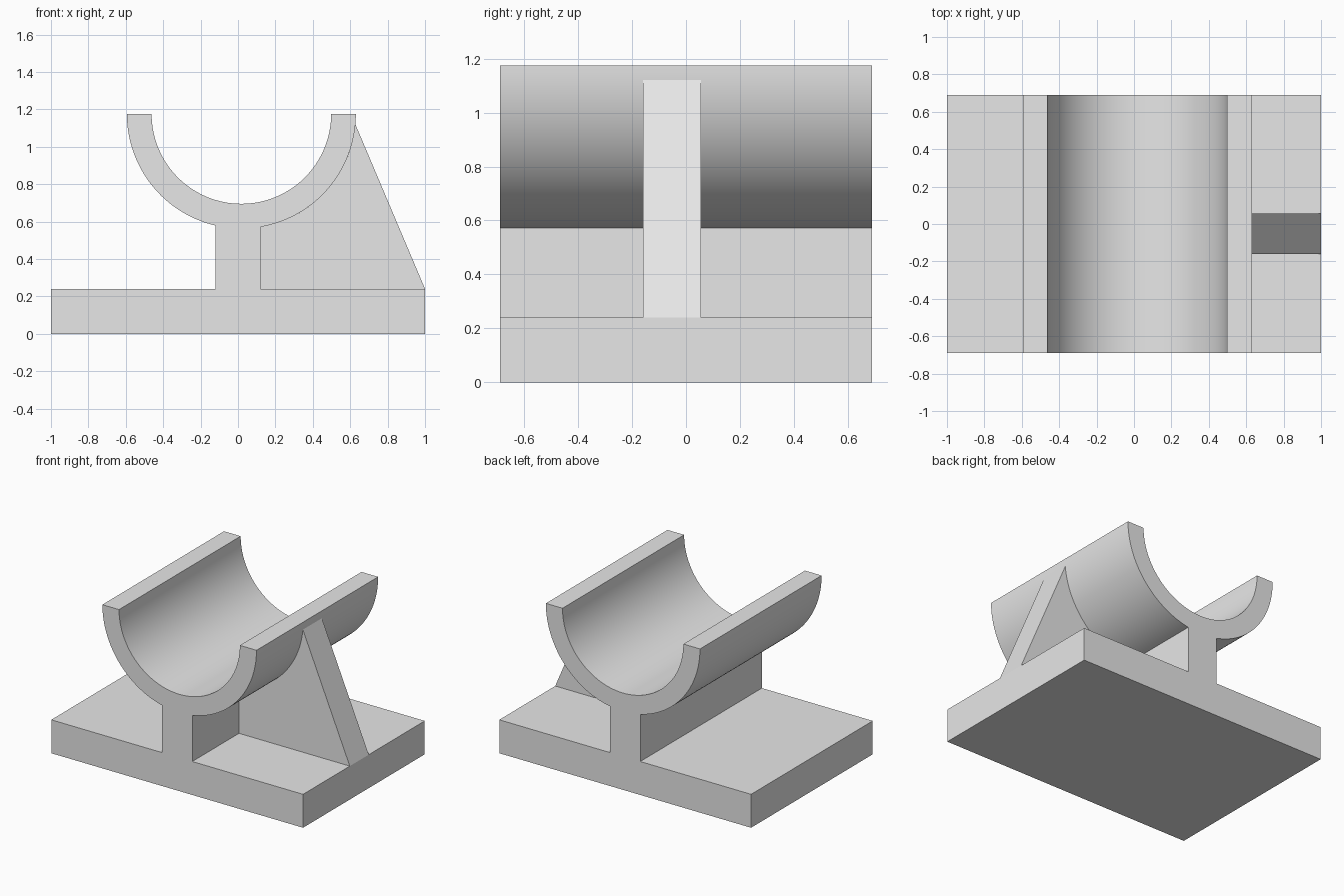
import bpy
import bmesh
from math import radians, asin, acos, cos, sin, pi

if "Cube" in bpy.data.objects:
    bpy.data.objects.remove(bpy.data.objects["Cube"], do_unlink=True)

# Main dimensions
HALF_X, HALF_Y, BASE_TOP = 1.0, 0.69, 0.24
WEB = 0.12
CX, CZ = 0.018, 1.175
R_OUT, R_IN = 0.612, 0.48

grey = bpy.data.materials.new("plain grey")
grey.use_nodes = True
grey.diffuse_color = (0.8, 0.8, 0.8, 1)
grey.node_tree.nodes["Principled BSDF"].inputs["Base Color"].default_value = (0.8, 0.8, 0.8, 1)


def arc(radius, start, end, steps):
    """Points on a circle about the cradle axis, in the XZ plane."""
    angles = [start + (end - start) * i / steps for i in range(steps + 1)]
    return [(CX + radius * cos(a), CZ + radius * sin(a)) for a in angles]


def extrude_profile(name, points, y0, y1):
    """Extrude a closed XZ outline from y0 to y1."""
    bm = bmesh.new()
    face = bm.faces.new([bm.verts.new((x, y0, z)) for x, z in points])
    result = bmesh.ops.extrude_face_region(bm, geom=[face])
    moved = [v for v in result["geom"] if isinstance(v, bmesh.types.BMVert)]
    bmesh.ops.translate(bm, verts=moved, vec=(0, y1 - y0, 0))
    bmesh.ops.recalc_face_normals(bm, faces=bm.faces[:])
    mesh = bpy.data.meshes.new(name)
    bm.to_mesh(mesh)
    bm.free()
    mesh.materials.append(grey)
    obj = bpy.data.objects.new(name, mesh)
    bpy.context.collection.objects.link(obj)
    bpy.ops.object.select_all(action="DESELECT")
    obj.select_set(True)
    bpy.context.view_layer.objects.active = obj
    bpy.ops.object.shade_smooth_by_angle(angle=radians(15))
    return obj


# Angles where the web's two sides meet the outer curve
web_right = -acos((WEB - CX) / R_OUT)
web_left = -acos((-WEB - CX) / R_OUT)

# Base, web and half-round cradle share one cross-section
outline = [(-HALF_X, 0), (HALF_X, 0), (HALF_X, BASE_TOP), (WEB, BASE_TOP)]
outline += arc(R_OUT, web_right, 0, 32)
outline += arc(R_IN, 0, -pi, 64)
outline += arc(R_OUT, -pi, web_left, 32)
outline += [(-WEB, BASE_TOP), (-HALF_X, BASE_TOP)]
extrude_profile("cradle_stand", outline, -HALF_Y, HALF_Y)

# Sloping rib on one side, fitted against the web and the curve
tip = asin((1.12 - CZ) / R_OUT)
rib = [(WEB, BASE_TOP), (HALF_X, BASE_TOP)] + arc(R_OUT, tip, web_right, 32)
extrude_profile("support_rib", rib, -0.16, 0.055)
